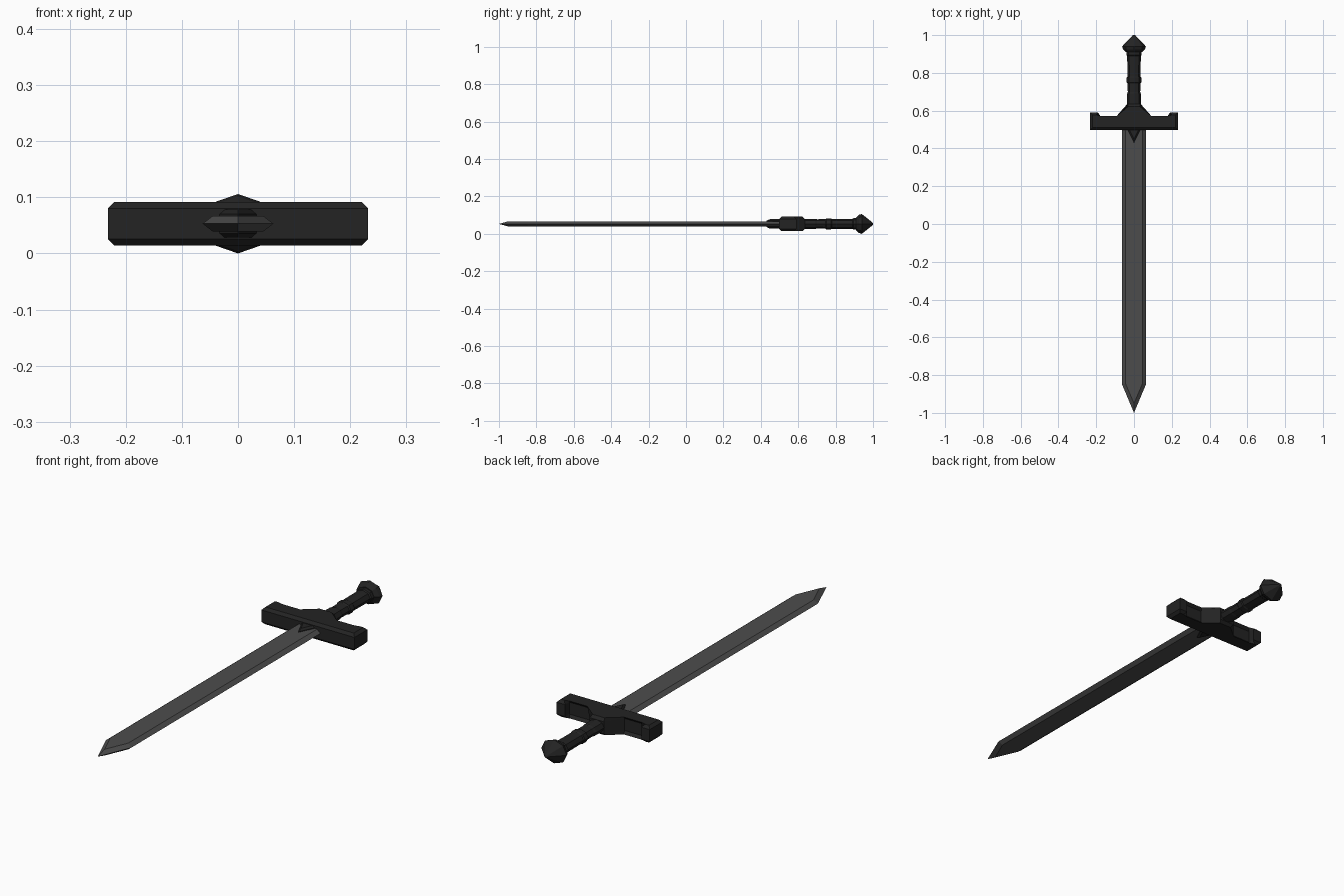
import bpy, bmesh
from math import pi, cos, sin

cube = bpy.data.objects.get("Cube")
if cube:
    bpy.data.objects.remove(cube)

MID = 0.053  # height of the sword's centre plane


def material(name, value):
    m = bpy.data.materials.new(name)
    m.use_nodes = True
    color = (value, value, value, 1)
    m.diffuse_color = color
    m.node_tree.nodes["Principled BSDF"].inputs["Base Color"].default_value = color
    return m


steel = material("grey steel", 0.073)
dark = material("dark iron", 0.017)


def finish(name, bm, mat):
    bmesh.ops.recalc_face_normals(bm, faces=bm.faces)
    mesh = bpy.data.meshes.new(name)
    bm.to_mesh(mesh)
    bm.free()
    mesh.materials.append(mat)
    ob = bpy.data.objects.new(name, mesh)
    ob.location.z = MID
    bpy.context.collection.objects.link(ob)
    return ob


def loft(bm, rings):
    """Skin a stack of closed rings and cap both ends."""
    loops = [[bm.verts.new(p) for p in ring] for ring in rings]
    for a, b in zip(loops, loops[1:]):
        n = len(a)
        for i in range(n):
            bm.faces.new((a[i], a[(i + 1) % n], b[(i + 1) % n], b[i]))
    bm.faces.new(loops[0])
    bm.faces.new(loops[-1])


def mirrored(half):
    """Complete a right-hand outline by mirroring it across x = 0."""
    return half + [(-x, y) for x, y in reversed(half) if x > 0]


def plate(name, half, thick, chamfer, mat):
    """Outline extruded both ways, with chamfered upper and lower rims."""
    bm = bmesh.new()
    loft(bm, [[(x, y, z) for x, y in mirrored(half)] for z in (-thick, thick)])
    rims = [e for e in bm.edges if abs(e.verts[0].co.z - e.verts[1].co.z) < 1e-5]
    bmesh.ops.bevel(bm, geom=rims, offset=chamfer, segments=1, affect='EDGES')
    return finish(name, bm, mat)


def lathe(name, profile, flat, mat, sides=8):
    """Faceted round part along y, flattened in z."""
    bm = bmesh.new()
    loft(bm, [[(r * cos(2 * pi * i / sides), y, r * flat * sin(2 * pi * i / sides))
               for i in range(sides)] for y, r in profile])
    return finish(name, bm, mat)


# Blade: flat faces with ground edges and a pointed tip
edge = mirrored([(0, -1.0), (0.063, -0.85), (0.063, 0.52)])
flat = mirrored([(0, -0.95), (0.045, -0.845), (0.045, 0.52)])
bm = bmesh.new()
loft(bm, [[(x, y, z) for x, y in outline]
          for outline, z in ((flat, -0.014), (edge, 0), (flat, 0.014))])
finish("blade", bm, steel)

# Crossguard with hooked ends and a tapered centre
plate("crossguard", [(0.232, 0.498), (0.232, 0.59), (0.19, 0.59), (0.19, 0.56),
                     (0.085, 0.56), (0.036, 0.635)], 0.039, 0.012, dark)

# Pointed tongue over the blade root
plate("guard_tongue", [(0, 0.43), (0.036, 0.505)], 0.025, 0.008, dark)

# Grip with raised collars
lathe("grip", [(0.60, 0.037), (0.69, 0.036), (0.70, 0.033), (0.745, 0.034),
               (0.75, 0.039), (0.775, 0.039), (0.78, 0.035), (0.89, 0.036),
               (0.895, 0.041), (0.92, 0.041)], 0.75, dark)

# Faceted pommel
lathe("pommel", [(0.91, 0.042), (0.925, 0.058), (0.94, 0.063), (0.998, 0.008),
                 (1.0, 0.003)], 0.84, dark)
